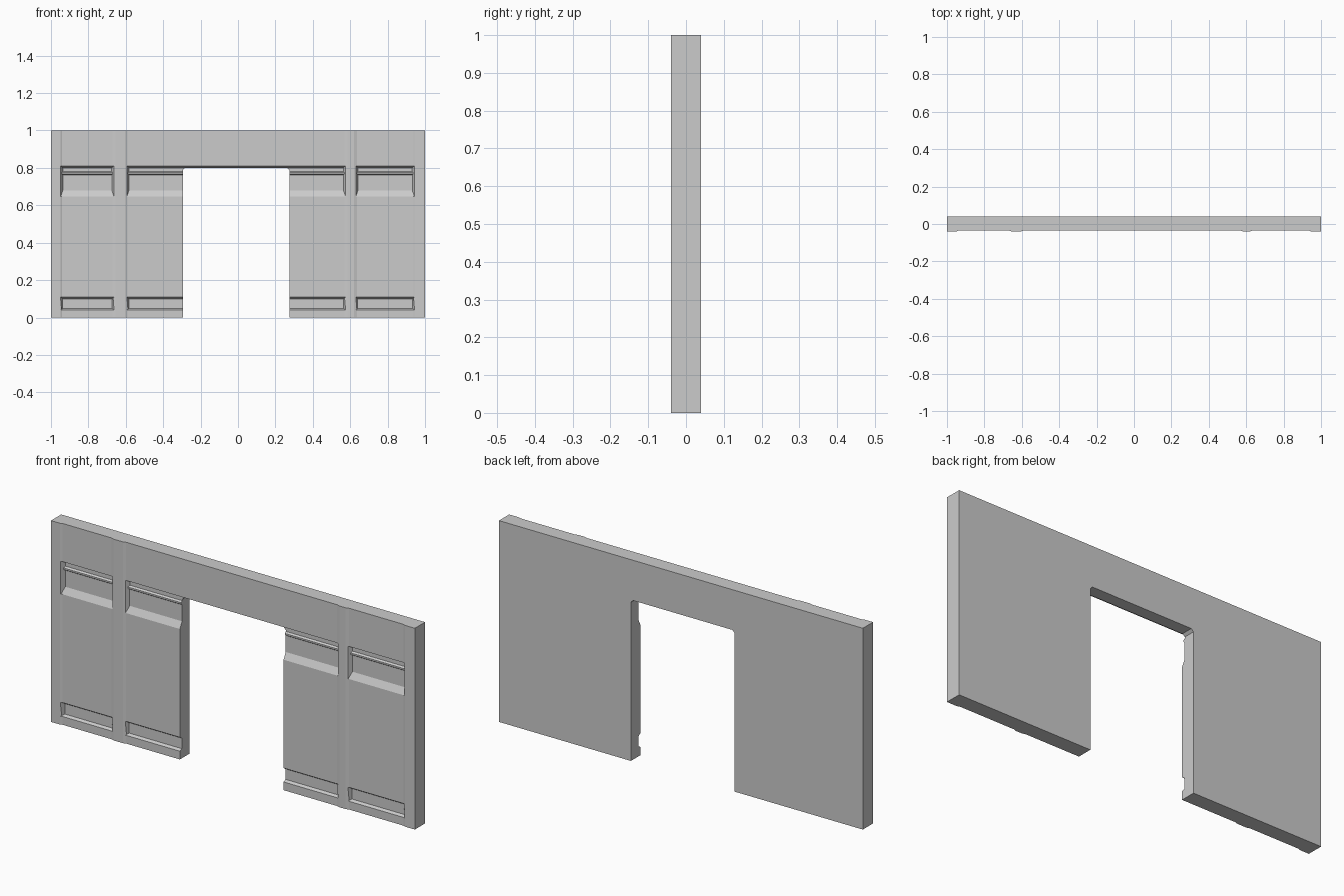
import bpy, bmesh

if "Cube" in bpy.data.objects:
    bpy.data.objects.remove(bpy.data.objects["Cube"])


def make_object(name, rings):
    """Closed prism between two matching rings of points."""
    bm = bmesh.new()
    a, b = [[bm.verts.new(p) for p in ring] for ring in rings]
    n = len(a)
    bm.faces.new(a)
    bm.faces.new(b[::-1])
    for i in range(n):
        j = (i + 1) % n
        bm.faces.new((a[i], b[i], b[j], a[j]))
    bmesh.ops.recalc_face_normals(bm, faces=bm.faces)
    mesh = bpy.data.meshes.new(name)
    bm.to_mesh(mesh)
    bm.free()
    obj = bpy.data.objects.new(name, mesh)
    bpy.context.collection.objects.link(obj)
    return obj


def cut(target, cutter):
    mod = target.modifiers.new("cut", 'BOOLEAN')
    mod.operation = 'DIFFERENCE'
    mod.solver = 'EXACT'
    mod.object = cutter
    bpy.context.view_layer.objects.active = target
    bpy.ops.object.modifier_apply(modifier=mod.name)
    bpy.data.objects.remove(cutter)


# Wall slab: plan outline with shallow full-height pilasters on the front
FRONT, FACE, BACK = -0.04, -0.035, 0.04
plan = [(-1, BACK), (-1, FRONT), (-0.95, FRONT), (-0.94, FACE),
        (-0.67, FACE), (-0.655, FRONT), (-0.605, FRONT), (-0.59, FACE),
        (0.57, FACE), (0.585, FRONT), (0.62, FRONT), (0.635, FACE),
        (0.935, FACE), (0.945, FRONT), (1, FRONT), (1, BACK)]
wall = make_object("doorway_wall", [[(x, y, z) for x, y in plan] for z in (0, 1)])

# Recess profiles as (y, z); the upper one has a small ridge near its top
upper = [(-0.06, 0.81), (FACE, 0.81), (-0.017, 0.80), (-0.017, 0.782),
         (-0.025, 0.775), (-0.025, 0.767), (-0.018, 0.762), (-0.018, 0.68),
         (FACE, 0.648), (-0.06, 0.648)]
lower = [(-0.06, 0.11), (FACE, 0.11), (-0.02, 0.10), (-0.02, 0.048),
         (FACE, 0.041), (-0.06, 0.041)]


def recess(profile, x0, x1):
    """Cutter whose ends taper inward with depth."""
    def inset(y):
        return 0.015 * max(0, y - FRONT) / 0.023
    return make_object("recess_cutter",
                       [[(x0 + inset(y), y, z) for y, z in profile],
                        [(x1 - inset(y), y, z) for y, z in profile]])


for profile in (upper, lower):
    for x0, x1 in ((-0.951, -0.66), (-0.597, 0.578), (0.627, 0.946)):
        cut(wall, recess(profile, x0, x1))

# Door opening with small chamfered top corners
L, R, TOP, C = -0.295, 0.275, 0.80, 0.012
door = [(L, -0.1), (R, -0.1), (R, TOP - C), (R - C, TOP), (L + C, TOP), (L, TOP - C)]
cut(wall, make_object("door_cutter", [[(x, y, z) for x, z in door] for y in (-0.1, 0.1)]))
